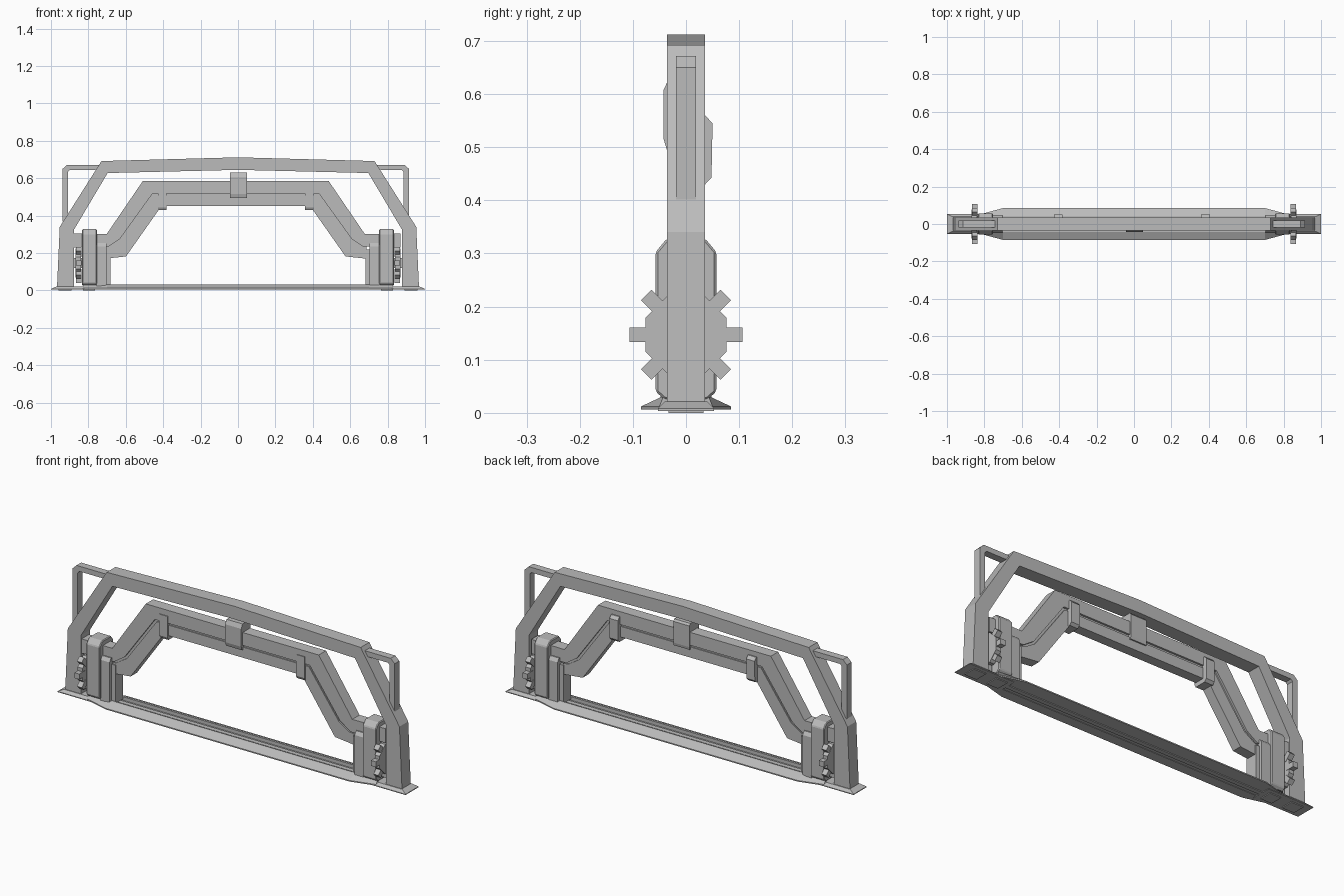
import bpy, bmesh, math
from mathutils import Vector

cube = bpy.data.objects.get("Cube")
if cube:
    bpy.data.objects.remove(cube, do_unlink=True)

grey = bpy.data.materials.new("plain grey")
grey.use_nodes = True
grey.diffuse_color = (0.5, 0.5, 0.5, 1)
grey.node_tree.nodes["Principled BSDF"].inputs["Base Color"].default_value = (0.5, 0.5, 0.5, 1)


def loft(rings):
    """Solid described by a list of matching point rings."""
    return [[Vector(p) for p in ring] for ring in rings]


def along_y(pts, a, b):
    return loft([[(x, y, z) for x, z in pts] for y in (a, b)])


def along_x(pts, a, b):
    return loft([[(x, y, z) for y, z in pts] for x in (a, b)])


def box(x0, x1, y0, y1, z0, z1):
    return along_x([(y0, z0), (y1, z0), (y1, z1), (y0, z1)], x0, x1)


def part(name, solids, bevel=0):
    """One flat-shaded object from several lofted solids."""
    bm = bmesh.new()
    for rings in solids:
        vs = [[bm.verts.new(p) for p in ring] for ring in rings]
        n = len(vs[0])
        for lo, hi in zip(vs, vs[1:]):
            for i in range(n):
                bm.faces.new((lo[i], lo[(i + 1) % n], hi[(i + 1) % n], hi[i]))
        bm.faces.new(vs[0])
        bm.faces.new(vs[-1])
    bmesh.ops.recalc_face_normals(bm, faces=bm.faces[:])
    me = bpy.data.meshes.new(name)
    bm.to_mesh(me)
    bm.free()
    me.materials.append(grey)
    ob = bpy.data.objects.new(name, me)
    bpy.context.collection.objects.link(ob)
    if bevel:
        mod = ob.modifiers.new("bevel", "BEVEL")
        mod.width = bevel
        mod.segments = 1
    return ob


def both_sides(name, solids, shift=0.0, bevel=0):
    """The part on the +x side and its mirror image."""
    for side, s in (("left", 1), ("right", -1)):
        part(side + "_" + name,
             [[[Vector((p.x * s + shift, p.y, p.z)) for p in r] for r in rings]
              for rings in solids], bevel)


def arch(upper, lower, shift=0.0):
    """Closed outline from half paths that run from the foot to the middle."""
    half = lambda pts: [(-x + shift, z) for x, z in pts]
    other = lambda pts: [(x + shift, z) for x, z in reversed(pts) if x > 0]
    return half(upper) + other(upper) + list(reversed(half(lower) + other(lower)))


OFF = -0.012  # the inner fittings sit slightly off centre

# Outer frame
part("outer_frame", [along_y(arch(
    [(0.968, 0.01), (0.953, 0.34), (0.73, 0.692), (0, 0.712)],
    [(0.877, 0.01), (0.877, 0.325), (0.697, 0.628), (0, 0.645)]), -0.036, 0.036)])

# Inner frame: upper beam, recessed core and lower beam
part("inner_upper_beam", [along_y(arch(
    [(0.88, 0.305), (0.69, 0.302), (0.497, 0.585)],
    [(0.88, 0.23), (0.68, 0.235), (0.62, 0.275), (0.445, 0.518)], OFF), -0.03, 0.03)])
part("inner_core", [along_y(arch(
    [(0.70, 0.25), (0.64, 0.275), (0.46, 0.53)],
    [(0.70, 0.21), (0.60, 0.25), (0.43, 0.49)], OFF), -0.02, 0.02)])
part("inner_lower_beam", [along_y(arch(
    [(0.70, 0.227), (0.67, 0.23), (0.61, 0.268), (0.437, 0.507)],
    [(0.70, 0.17), (0.587, 0.182), (0.397, 0.452)], OFF), -0.026, 0.026)])

# Clips around the inner frame
part("centre_clip", [along_x(
    [(-0.036, 0.495), (0.033, 0.495), (0.036, 0.51), (0.036, 0.62), (0.028, 0.63),
     (-0.032, 0.63), (-0.042, 0.608), (-0.042, 0.515)], -0.044, 0.048)])
both_sides("side_clip", [along_x(
    [(-0.026, 0.43), (0.036, 0.43), (0.048, 0.443), (0.05, 0.545), (0.036, 0.56),
     (0.02, 0.56), (0.02, 0.555), (-0.034, 0.555), (-0.034, 0.445)], 0.369, 0.417)], OFF)

# Corner handles
both_sides("handle", [along_y(
    [(0.926, 0.37), (0.926, 0.65), (0.903, 0.672), (0.73, 0.672),
     (0.73, 0.645), (0.887, 0.645), (0.896, 0.635), (0.896, 0.37)], -0.019, 0.019)], OFF)

# Drive housings beside the posts
both_sides("housing", [along_x(
    [(-0.04, 0.025), (0.04, 0.025), (0.057, 0.04), (0.057, 0.303), (0.036, 0.328),
     (-0.036, 0.328), (-0.057, 0.303), (-0.057, 0.04)], 0.755, 0.833)], bevel=0.004)
both_sides("inner_housing", [
    along_x([(-0.048, 0.025), (0.048, 0.025), (0.048, 0.235), (0.036, 0.253),
             (-0.036, 0.253), (-0.048, 0.235)], 0.704, 0.756),
    box(0.683, 0.71, -0.032, 0.032, 0.02, 0.22)])

# Toothed wheels with eight teeth
WHEEL_Z = 0.147


def ring_point(angle, radius, side=0.0):
    c, s = math.cos(angle), math.sin(angle)
    return (radius * c - side * s, WHEEL_Z + radius * s + side * c)


wheel = [along_x([ring_point((i + 0.5) * math.pi / 4, 0.083) for i in range(8)], 0.84, 0.868),
         box(0.82, 0.89, -0.025, 0.025, 0.12, 0.175)]
for i in range(8):
    a = i * math.pi / 4
    wheel.append(along_x([ring_point(a, r, t) for r, t in
                          ((0.06, -0.014), (0.106, -0.014), (0.106, 0.014), (0.06, 0.014))],
                         0.838, 0.866))
both_sides("toothed_wheel", wheel)

# Flared feet with ground pads
foot_rings = [[(x0, -y, z), (x1, -y, z), (x1, y, z), (x0, y, z)]
              for x0, x1, y, z in ((0.74, 1.0, 0.053, 0.004), (0.74, 1.0, 0.053, 0.008),
                                   (0.75, 0.972, 0.04, 0.021))]
both_sides("foot", [loft(foot_rings)])
both_sides("ground_pad", [box(0.89, 0.96, -0.033, 0.033, 0, 0.01),
                          box(0.765, 0.83, -0.033, 0.033, 0, 0.01)])

# Threshold: ramps along both edges and a low floor between them
for name, s in (("front_ramp", -1), ("back_ramp", 1)):
    part(name, [loft([[(x, s * y, z) for y, z in
                       ((w, 0.006), (w, 0.012), (0.042, 0.032), (0.032, 0.032), (0.032, 0.006))]
                      for x, w in ((-0.83, 0.05), (-0.7, 0.085), (0.7, 0.085), (0.83, 0.05))])])
part("threshold_floor", [box(-0.76, 0.76, -0.034, 0.034, 0.008, 0.014),
                         box(-0.76, 0.76, -0.012, 0.012, 0.004, 0.022)])
